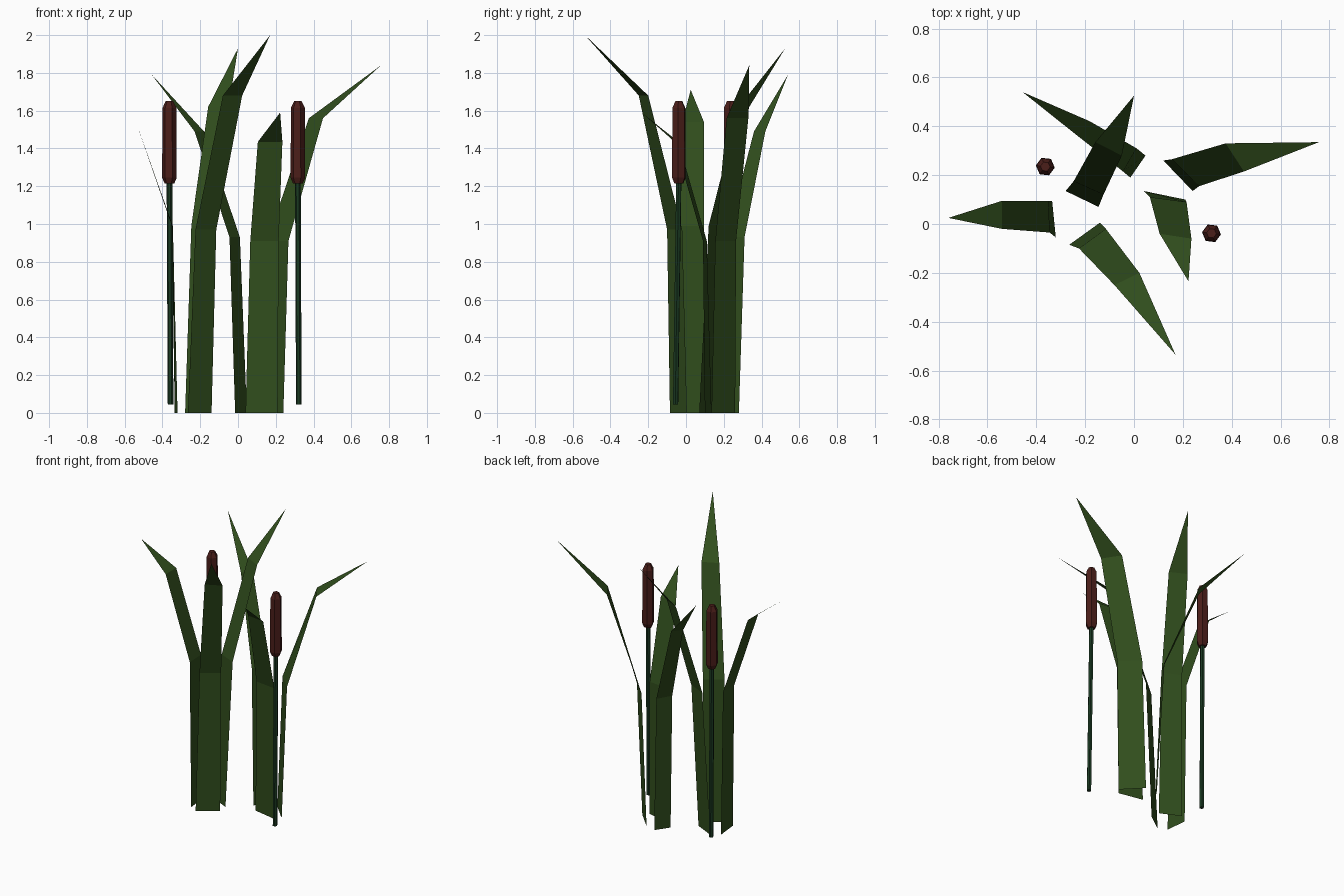
import bpy, bmesh, math
from mathutils import Vector

if "Cube" in bpy.data.objects:
    bpy.data.objects.remove(bpy.data.objects["Cube"])


def material(name, rgb):
    m = bpy.data.materials.new(name)
    m.diffuse_color = (*rgb, 1)
    m.use_nodes = True
    m.node_tree.nodes["Principled BSDF"].inputs["Base Color"].default_value = m.diffuse_color
    return m


LEAF = material("leaf_green", (0.03, 0.075, 0.012))
STEM = material("stem_green", (0.01, 0.04, 0.015))
HEAD = material("seed_brown", (0.07, 0.013, 0.01))


def add_object(name, bm, mat):
    mesh = bpy.data.meshes.new(name)
    bm.to_mesh(mesh)
    bm.free()
    mesh.materials.append(mat)
    ob = bpy.data.objects.new(name, mesh)
    bpy.context.collection.objects.link(ob)
    return ob


def leaf(name, left, right, heights, tip):
    """Folded blade: two bent quads and a pointed triangle, upper side facing up."""
    bm = bmesh.new()
    levels = (0.0,) + heights
    a = [bm.verts.new((*p, z)) for p, z in zip(left, levels)]
    b = [bm.verts.new((*p, z)) for p, z in zip(right, levels)]
    t = bm.verts.new(tip)
    for i in range(2):
        bm.faces.new((a[i], b[i], b[i + 1], a[i + 1]))
    last = bm.faces.new((a[2], b[2], t))
    bm.normal_update()
    if last.normal.z < 0:
        bmesh.ops.reverse_faces(bm, faces=bm.faces[:])
    add_object(name, bm, LEAF)


def hex_loft(name, rings, mat, twist=0.12):
    """Six-sided tube through (x, y, z, radius) rings with closed ends."""
    bm = bmesh.new()
    loops = []
    for x, y, z, r in rings:
        loops.append([bm.verts.new((x + r * math.cos(k * math.pi / 3 - twist),
                                    y + r * math.sin(k * math.pi / 3 - twist), z))
                      for k in range(6)])
    for lo, hi in zip(loops, loops[1:]):
        for k in range(6):
            n = (k + 1) % 6
            bm.faces.new((lo[k], lo[n], hi[n], hi[k]))
    bm.faces.new(loops[0][::-1])
    bm.faces.new(loops[-1])
    add_object(name, bm, mat)


# Leaves: left edge, right edge, bend heights, tip
leaf("leaf_right", [(.12, .26), (.155, .265), (.375, .33)],
     [(.24, .135), (.267, .155), (.45, .215)], (.91, 1.56), (.757, .335, 1.84))
leaf("leaf_short", [(.04, .135), (.065, .11), (.105, -.04)],
     [(.21, .10), (.215, .09), (.235, -.06)], (.91, 1.435), (.223, -.235, 1.59))
leaf("leaf_back_left", [(.047, .28), (.01, .31), (-.18, .42)],
     [(-.015, .19), (-.045, .215), (-.23, .36)], (.93, 1.49), (-.456, .54, 1.79))
leaf("leaf_back", [(-.28, .135), (-.247, .175), (-.158, .335)],
     [(-.145, .07), (-.125, .12), (-.05, .28)], (.99, 1.62), (0, .525, 1.93))
leaf("leaf_front", [(-.265, -.085), (-.225, -.1), (-.08, -.25)],
     [(-.14, .005), (-.115, -.02), (.022, -.2)], (.97, 1.68), (.17, -.535, 2.0))
leaf("leaf_left", [(-.335, .095), (-.35, .095), (-.54, .095)],
     [(-.32, -.055), (-.345, -.035), (-.54, -.02)], (.99, 1.54), (-.76, .025, 1.71))

# Cattails: leaning stem plus a seed head with tapered ends
for side, base, top in (("left", (-.357, .235), (-.363, .235)),
                        ("right", (.322, -.055), (.317, -.038))):
    hex_loft("stem_" + side, [(*base, .045, .015), (*top, 1.24, .015)], STEM)
    hex_loft("seed_head_" + side,
             [(*top, 1.215, .026), (*top, 1.245, .039),
              (*top, 1.615, .037), (*top, 1.65, .02)], HEAD)
